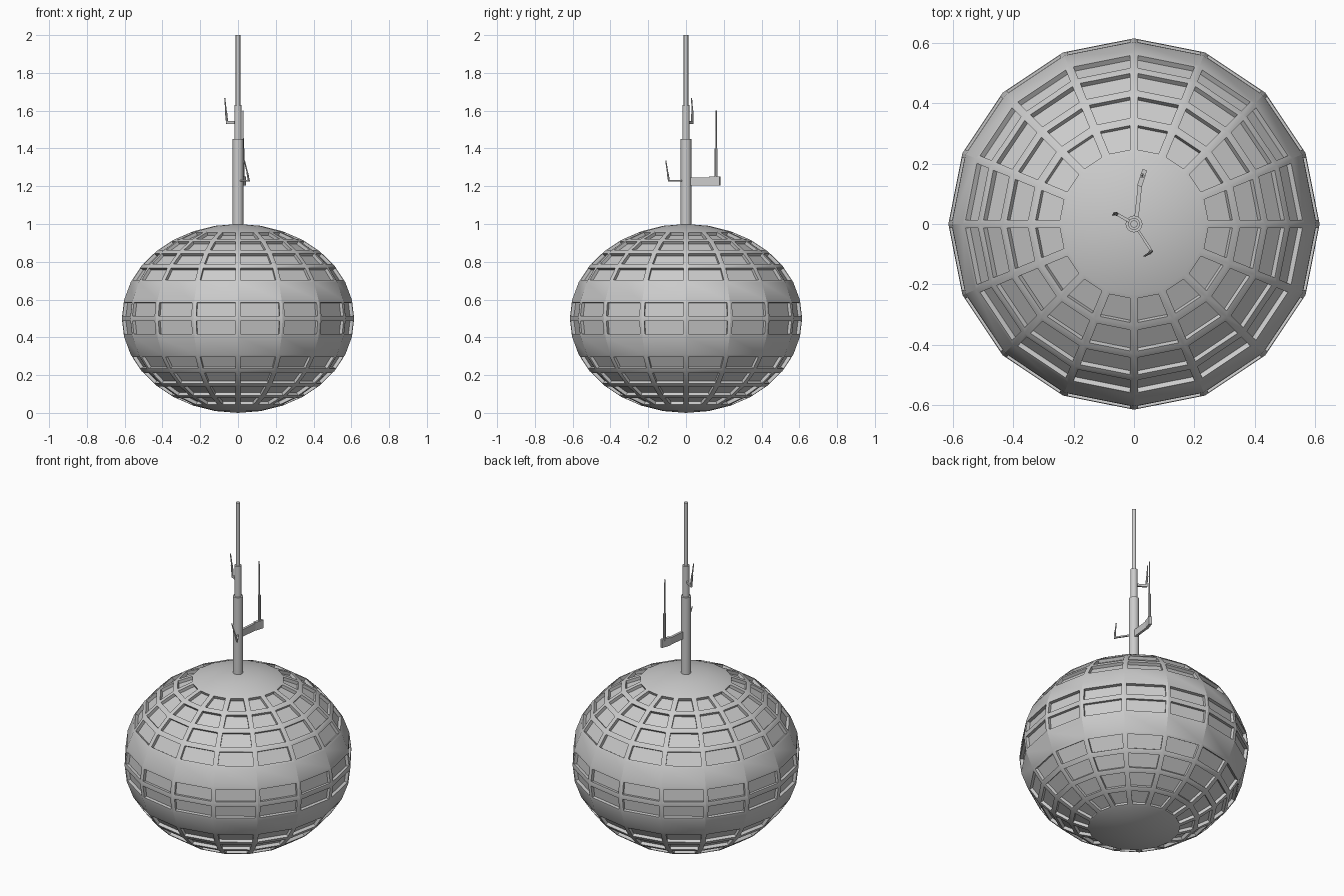
import bpy, bmesh, math
from mathutils import Vector, Matrix

if "Cube" in bpy.data.objects:
    bpy.data.objects.remove(bpy.data.objects["Cube"])

RX, RZ = 0.615, 0.5      # body half sizes
FRAME, DEPTH = 0.014, 0.018


def finish(bm, name, angle):
    bmesh.ops.recalc_face_normals(bm, faces=bm.faces)
    me = bpy.data.meshes.new(name)
    bm.to_mesh(me)
    bm.free()
    ob = bpy.data.objects.new(name, me)
    bpy.context.collection.objects.link(ob)
    bpy.ops.object.select_all(action='DESELECT')
    ob.select_set(True)
    bpy.context.view_layer.objects.active = ob
    bpy.ops.object.shade_smooth_by_angle(angle=math.radians(angle))
    return ob


def rod(bm, a, b, r1, r2=None, sides=8):
    a, b = Vector(a), Vector(b)
    d = b - a
    m = Matrix.Translation((a + b) / 2) @ d.to_track_quat('Z', 'Y').to_matrix().to_4x4()
    bmesh.ops.create_cone(bm, cap_ends=True, segments=sides, radius1=r1,
                          radius2=r1 if r2 is None else r2, depth=d.length, matrix=m)


def beam(bm, a, b, width, height):
    # box whose length runs from a to b
    a, b = Vector(a), Vector(b)
    d = b - a
    m = (Matrix.Translation((a + b) / 2)
         @ Matrix.Rotation(math.atan2(d.y, d.x), 4, 'Z')
         @ Matrix.Rotation(-math.atan2(d.z, d.to_2d().length), 4, 'Y')
         @ Matrix.Diagonal((d.length, width, height, 1)))
    bmesh.ops.create_cube(bm, size=1, matrix=m)


# Faceted body with recessed window panels
bm = bmesh.new()
bmesh.ops.create_uvsphere(bm, u_segments=16, v_segments=16, radius=1)
panels = []
for f in bm.faces:
    c = f.calc_center_median()
    lat = abs(math.degrees(math.atan2(c.z, math.hypot(c.x, c.y))))
    if lat < 11.25 or 22.5 < lat < 67.5:
        panels.append(f)
bmesh.ops.scale(bm, vec=(RX, RX, RZ), verts=bm.verts)
bmesh.ops.translate(bm, vec=(0, 0, RZ), verts=bm.verts)
bm.normal_update()
bmesh.ops.inset_individual(bm, faces=panels, thickness=FRAME, use_even_offset=True)
bm.normal_update()
normals = [f.normal.copy() for f in panels]
floors = bmesh.ops.extrude_discrete_faces(bm, faces=panels)['faces']
for f, n in zip(floors, normals):
    bmesh.ops.translate(bm, vec=n * -DEPTH, verts=f.verts)
finish(bm, "body", 20)

# Stepped mast
bm = bmesh.new()
for z0, z1, r in ((0.97, 1.45, 0.028), (1.45, 1.63, 0.019), (1.63, 2.0, 0.012)):
    rod(bm, (0, 0, z0), (0, 0, z1), r, sides=16)
finish(bm, "mast", 30)

# Large rear arm with upright whip
bm = bmesh.new()
beam(bm, (0.008, 0.02, 1.225), (0.02, 0.13, 1.225), 0.014, 0.042)
beam(bm, (0.018, 0.125, 1.227), (0.036, 0.18, 1.227), 0.016, 0.048)
rod(bm, (0.027, 0.16, 1.24), (0.027, 0.16, 1.40), 0.008)
rod(bm, (0.027, 0.16, 1.40), (0.026, 0.16, 1.60), 0.004, 0.003)
finish(bm, "rear_arm", 30)

# Small front arm with leaning whip
bm = bmesh.new()
beam(bm, (0.01, -0.016, 1.23), (0.06, -0.092, 1.23), 0.008, 0.008)
rod(bm, (0.058, -0.09, 1.225), (0.05, -0.097, 1.27), 0.005)
rod(bm, (0.05, -0.097, 1.27), (0.034, -0.107, 1.335), 0.004, 0.003)
finish(bm, "front_arm", 30)

# Small upper arm with leaning whip
bm = bmesh.new()
beam(bm, (-0.01, 0.006, 1.537), (-0.062, 0.036, 1.537), 0.01, 0.014)
rod(bm, (-0.057, 0.033, 1.53), (-0.064, 0.034, 1.60), 0.006)
rod(bm, (-0.064, 0.034, 1.60), (-0.07, 0.029, 1.668), 0.004, 0.003)
finish(bm, "upper_arm", 30)
